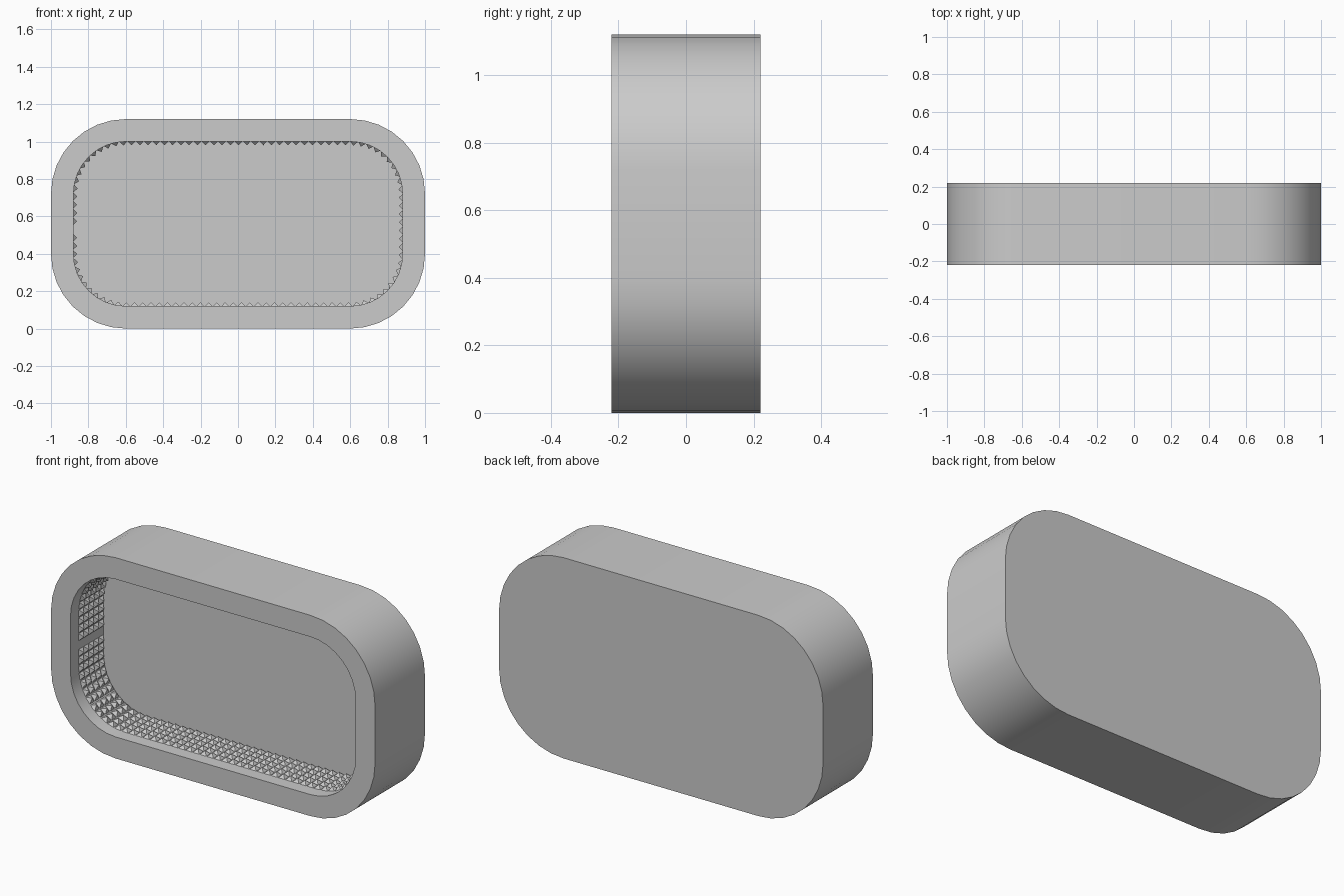
import bpy, bmesh, math
from mathutils import Vector

if "Cube" in bpy.data.objects:
    bpy.data.objects.remove(bpy.data.objects["Cube"])

CZ = 0.56          # centre height
HX, HZ = 0.6, 0.16 # centres of the corner arcs
FRONT, FLOOR, BACK = -0.22, 0.07, 0.22
SEG = 8


def outline(r):
    """Rounded rectangle in x/z, counter-clockwise, with corner radius r."""
    pts = []
    for i, (sx, sz) in enumerate([(1, 1), (-1, 1), (-1, -1), (1, -1)]):
        for k in range(SEG + 1):
            a = math.pi / 2 * (i + k / SEG)
            pts.append((sx * HX + r * math.cos(a), CZ + sz * HZ + r * math.sin(a)))
    return pts


def finish(bm, name):
    bmesh.ops.recalc_face_normals(bm, faces=bm.faces[:])
    me = bpy.data.meshes.new(name)
    bm.to_mesh(me)
    bm.free()
    ob = bpy.data.objects.new(name, me)
    bpy.context.collection.objects.link(ob)
    return ob


# Tray: outer wall, front rim, inner wall and cavity floor
bm = bmesh.new()
rings = [[bm.verts.new((x, y, z)) for x, z in outline(r)]
         for r, y in [(0.4, BACK), (0.4, FRONT), (0.28, FRONT), (0.28, FLOOR)]]
for a, b in zip(rings, rings[1:]):
    for i in range(len(a)):
        j = (i + 1) % len(a)
        bm.faces.new((a[i], a[j], b[j], b[i]))
bm.faces.new(rings[0])
bm.faces.new(rings[-1])
tray = finish(bm, "rounded_tray")
bpy.context.view_layer.objects.active = tray
tray.select_set(True)
bpy.ops.object.shade_smooth_by_angle(angle=math.radians(30))

# Studs: rows of small pyramids around the inner wall, with one gap on the left
PITCH, HEIGHT = 0.044, 0.02
pts = [Vector((x, 0, z)) for x, z in outline(0.28)]
start = Vector((-0.88, 0, 0.53))
split = 2 * (SEG + 1)                  # first point after the left wall
path = [start] + pts[split:] + pts[:split] + [start]
lengths = [(q - p).length for p, q in zip(path, path[1:])]
total = sum(lengths)


def along(d):
    """Point and direction at distance d on the inner wall."""
    for p, q, l in zip(path, path[1:], lengths):
        if d <= l:
            t = (q - p).normalized()
            return p + t * d, t
        d -= l
    return path[-1], (path[-1] - path[-2]).normalized()


bm = bmesh.new()
count = round(total / PITCH)
step = total / count
for n in range(1, count):
    p, t = along(n * step)
    inward = Vector((-t.z, 0, t.x))
    for row in range(5):
        c = p + Vector((0, FLOOR - PITCH * (row + 0.5), 0))
        u, v = t * step * 0.49, Vector((0, PITCH * 0.49, 0))
        base = [bm.verts.new(c + u * a + v * b - inward * 0.002)
                for a, b in [(-1, -1), (1, -1), (1, 1), (-1, 1)]]
        tip = bm.verts.new(c + inward * HEIGHT)
        bm.faces.new(base)
        for i in range(4):
            bm.faces.new((base[i], base[(i + 1) % 4], tip))
finish(bm, "grip_studs")
